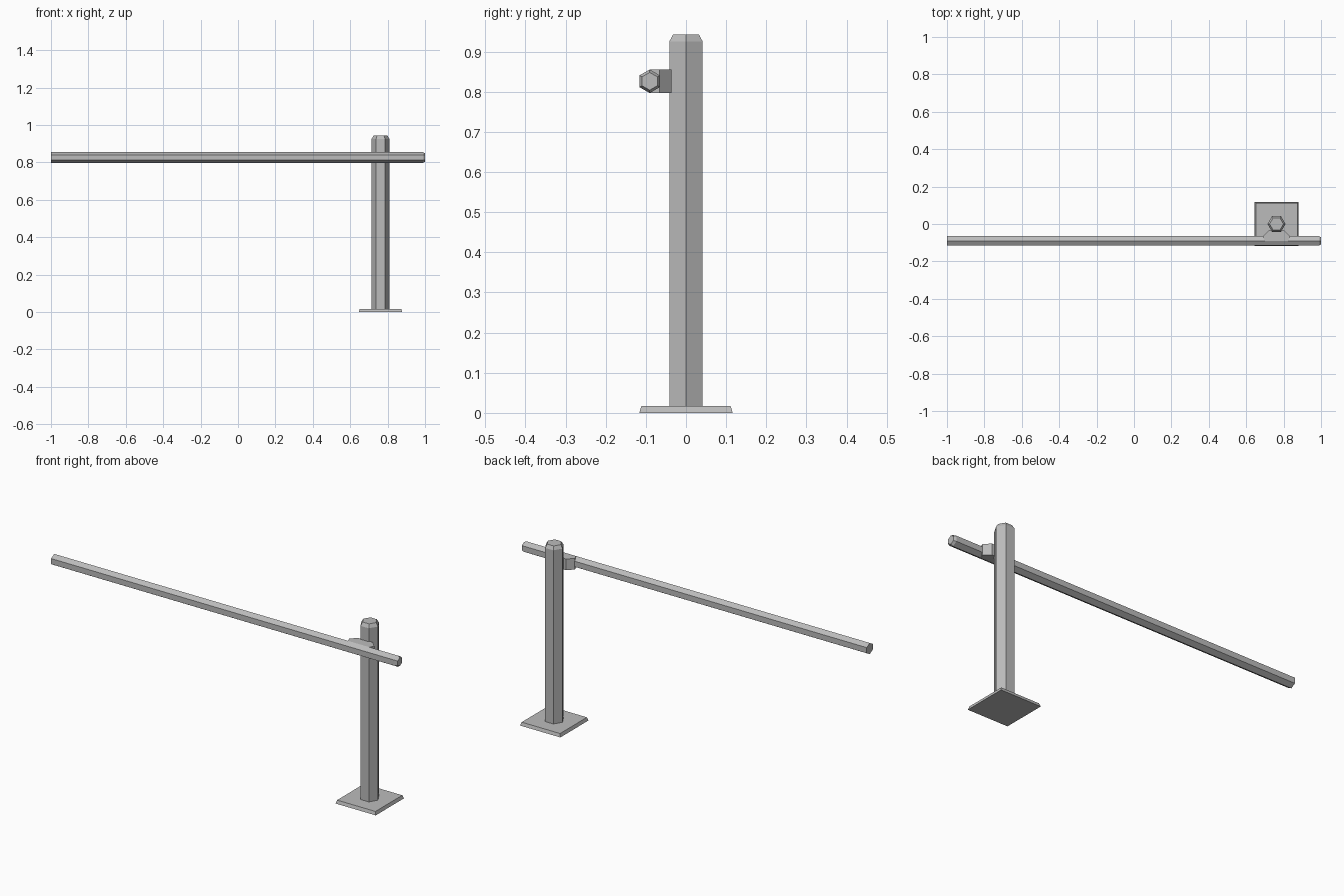
import bpy, bmesh
from math import radians
from mathutils import Matrix

cube = bpy.data.objects.get("Cube")
if cube:
    bpy.data.objects.remove(cube, do_unlink=True)

# Single painted-metal colour
GREY = (0.5, 0.5, 0.5, 1)
metal = bpy.data.materials.new("grey metal")
metal.use_nodes = True
metal.diffuse_color = GREY
metal.node_tree.nodes["Principled BSDF"].inputs["Base Color"].default_value = GREY

POST_X = 0.762
BAR_Y, BAR_Z = -0.0905, 0.826


def finish(name, bm):
    bmesh.ops.recalc_face_normals(bm, faces=bm.faces)
    mesh = bpy.data.meshes.new(name)
    bm.to_mesh(mesh)
    bm.free()
    mesh.materials.append(metal)
    obj = bpy.data.objects.new(name, mesh)
    bpy.context.collection.objects.link(obj)
    return obj


def loft(name, sides, rings, place, turn=0):
    """Stack regular polygons given as (height, radius), capped at both ends."""
    bm = bmesh.new()
    loops = []
    for height, radius in rings:
        spin = Matrix.Translation((0, 0, height)) @ Matrix.Rotation(radians(turn), 4, 'Z')
        # Circle vertices start on the local y axis
        loops.append(bmesh.ops.create_circle(bm, segments=sides, radius=radius, matrix=spin)["verts"])
    for low, high in zip(loops, loops[1:]):
        for i in range(sides):
            j = (i + 1) % sides
            bm.faces.new((low[i], low[j], high[j], high[i]))
    bm.faces.new(loops[0])
    bm.faces.new(loops[-1])
    bm.transform(place)
    return finish(name, bm)


# Square foot with sloping edges
DIAG = 2 ** 0.5
loft("base_plate", 4, [(0, 0.1165 * DIAG), (0.017, 0.111 * DIAG)],
     Matrix.Translation((POST_X, 0, 0)), 45)

# Six-sided post with a bevelled top, corners pointing sideways
loft("post", 6, [(0.01, 0.048), (0.925, 0.048), (0.943, 0.037)],
     Matrix.Translation((POST_X, 0, 0)), 90)

# Six-sided barrier arm with ridges up and down, bevelled at its short end
along_x = Matrix.Translation((0, BAR_Y, BAR_Z)) @ Matrix.Rotation(radians(90), 4, 'Y')
loft("barrier_arm", 6, [(-1, 0.0293), (0.988, 0.0293), (1, 0.022)], along_x, 90)

# Bracket joining arm and post, tapering towards both
half = [(0.042, -0.036), (0.073, -0.066), (0.062, BAR_Y)]
outline = half + [(-x, y) for x, y in reversed(half)]
bm = bmesh.new()
bottom = bm.faces.new([bm.verts.new((POST_X + x, y, BAR_Z - 0.029)) for x, y in outline])
top = bmesh.ops.extrude_face_region(bm, geom=[bottom])
bmesh.ops.translate(bm, vec=(0, 0, 0.058),
                    verts=[v for v in top["geom"] if isinstance(v, bmesh.types.BMVert)])
finish("bracket", bm)
